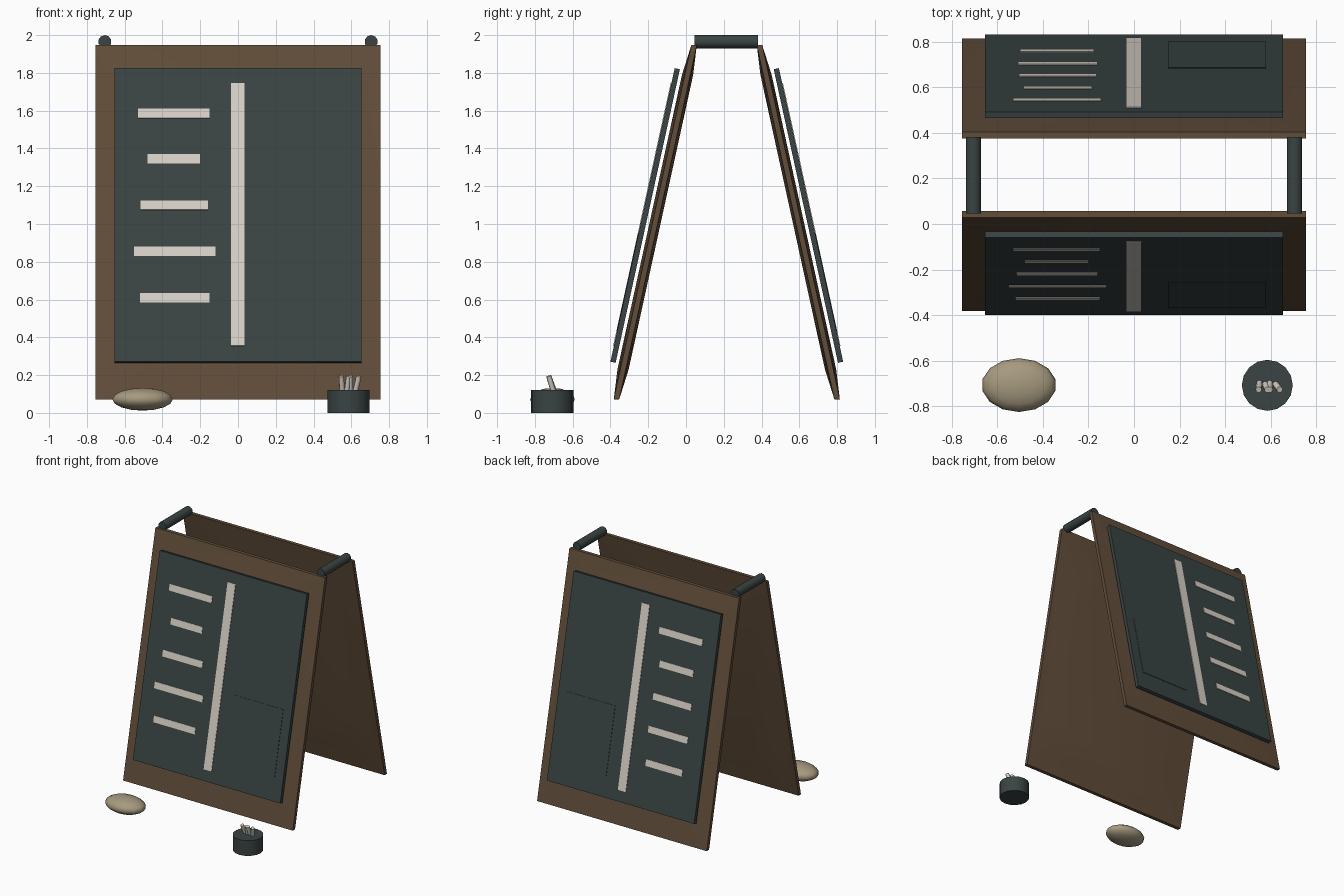
import bpy, bmesh, math
from mathutils import Matrix, Vector

cube = bpy.data.objects.get("Cube")
if cube:
    bpy.data.objects.remove(cube, do_unlink=True)

MID_Y = 0.216                      # plane between the two leaves
LEAN = math.atan(0.219)
SIN, COS = math.sin(LEAN), math.cos(LEAN)


def material(name, rgb):
    m = bpy.data.materials.new(name)
    m.use_nodes = True
    m.diffuse_color = (*rgb, 1)
    m.node_tree.nodes["Principled BSDF"].inputs["Base Color"].default_value = (*rgb, 1)
    return m


WOOD = material("brown wood", (0.12, 0.075, 0.042))
SLATE = material("dark slate", (0.042, 0.056, 0.056))
CHALK = material("chalk white", (0.68, 0.64, 0.57))
STONE = material("tan stone", (0.38, 0.32, 0.21))


def finish(name, bm, mat, smooth=None):
    bmesh.ops.recalc_face_normals(bm, faces=bm.faces)
    mesh = bpy.data.meshes.new(name)
    bm.to_mesh(mesh)
    bm.free()
    mesh.materials.append(mat)
    obj = bpy.data.objects.new(name, mesh)
    bpy.context.collection.objects.link(obj)
    if smooth:
        bpy.ops.object.select_all(action='DESELECT')
        obj.select_set(True)
        bpy.context.view_layer.objects.active = obj
        bpy.ops.object.shade_smooth_by_angle(angle=math.radians(smooth))
    return obj


def on_leaf(x, z, n, back):
    """Point at height z, raised n outward from the leaning leaf's middle."""
    v = (z - 1.01 - n * SIN) / COS
    y = -0.1625 + v * SIN - n * COS
    return Vector((x, 2 * MID_Y - y if back else y, z))


def slab(name, x0, x1, z0, z1, n0, n1, back, mat):
    bm = bmesh.new()
    shift = (n1 - n0) * SIN / 2
    rings = []
    for n, dz in ((n0, -shift), (n1, shift)):
        corners = ((x0, z0), (x1, z0), (x1, z1), (x0, z1))
        rings.append([bm.verts.new(on_leaf(x, z + dz, n, back)) for x, z in corners])
    bridge(bm, *rings)
    for r in rings:
        bm.faces.new(r)
    return finish(name, bm, mat)


def bridge(bm, a, b):
    for i in range(len(a)):
        j = (i + 1) % len(a)
        bm.faces.new((a[i], a[j], b[j], b[i]))


def wood_leaf(name, back):
    """Thin-edged rectangle swelling to an octagonal centre on both faces."""
    def ring(bm, hx, hz, cut, n):
        pts = []
        for sx, sz, flip in ((1, -1, 0), (1, 1, 1), (-1, 1, 0), (-1, -1, 1)):
            pair = [(sx * (hx - cut), sz * hz), (sx * hx, sz * (hz - cut))]
            pts += pair[::-1] if flip else pair
        return [bm.verts.new(on_leaf(x, 1.01 + z, n, back)) for x, z in pts]

    bm = bmesh.new()
    rims = []
    for side in (-1, 1):
        rim = ring(bm, 0.755, 0.938, 0.001, side * 0.014)
        swell = ring(bm, 0.62, 0.78, 0.28, side * 0.029)
        bridge(bm, rim, swell)
        bm.faces.new(swell)
        rims.append(rim)
    bridge(bm, *rims)
    return finish(name, bm, WOOD, 40)


def rod(name, start, end, radius, sides, mat):
    a, b = Vector(start), Vector(end)
    bm = bmesh.new()
    turn = (b - a).to_track_quat('Z', 'Y').to_matrix().to_4x4()
    bmesh.ops.create_cone(bm, cap_ends=True, segments=sides, radius1=radius, radius2=radius,
                          depth=(b - a).length, matrix=Matrix.Translation((a + b) / 2) @ turn)
    return finish(name, bm, mat, 50)


# Two leaves with boards, chalk writing and a faint menu box
LINE_Z = (1.585, 1.345, 1.10, 0.855, 0.61)
LINES = {
    "front": ((-.53, -.15), (-.48, -.20), (-.515, -.16), (-.55, -.12), (-.52, -.15)),
    "back": ((-.53, -.145), (-.485, -.185), (-.505, -.165), (-.51, -.16), (-.50, -.175)),
}
for side, spans in LINES.items():
    back = side == "back"
    wood_leaf(side + "_wood_leaf", back)
    slab(side + "_board", -0.655, 0.655, 0.268, 1.822, 0.046, 0.074, back, SLATE)
    slab(side + "_divider", -0.036, 0.034, 0.355, 1.745, 0.073, 0.078, back, CHALK)
    slab(side + "_menu_box", 0.15, 0.58, 0.43, 0.95, 0.073, 0.077, back, SLATE)
    for i, ((x0, x1), z) in enumerate(zip(spans, LINE_Z)):
        slab(f"{side}_chalk_line_{i + 1}", x0, x1, z - 0.025, z + 0.025, 0.073, 0.078, back, CHALK)

# Hinge bars across the top
for label, x in (("left", 0.705), ("right", -0.705)):
    rod(label + "_hinge_bar", (x, 0.045, 1.965), (x, 0.382, 1.965), 0.035, 10, SLATE)

# Flattened pebble
bm = bmesh.new()
bmesh.ops.create_uvsphere(bm, u_segments=14, v_segments=8, radius=1,
                          matrix=Matrix.Translation((-0.505, -0.707, 0.072))
                          @ Matrix.Diagonal((0.164, 0.118, 0.06, 1)))
finish("pebble", bm, STONE, 60)

# Chalk pot with sticks
rod("chalk_pot", (0.585, -0.708, 0), (0.585, -0.708, 0.122), 0.112, 16, SLATE)
for i, lean in enumerate((-0.005, 0.012, 0.0, 0.022)):
    x = 0.552 + i * 0.022
    rod(f"chalk_stick_{i + 1}", (x, -0.692 - 0.006 * (i % 2), 0.1),
        (x + lean, -0.727, 0.195), 0.014, 8, CHALK)
